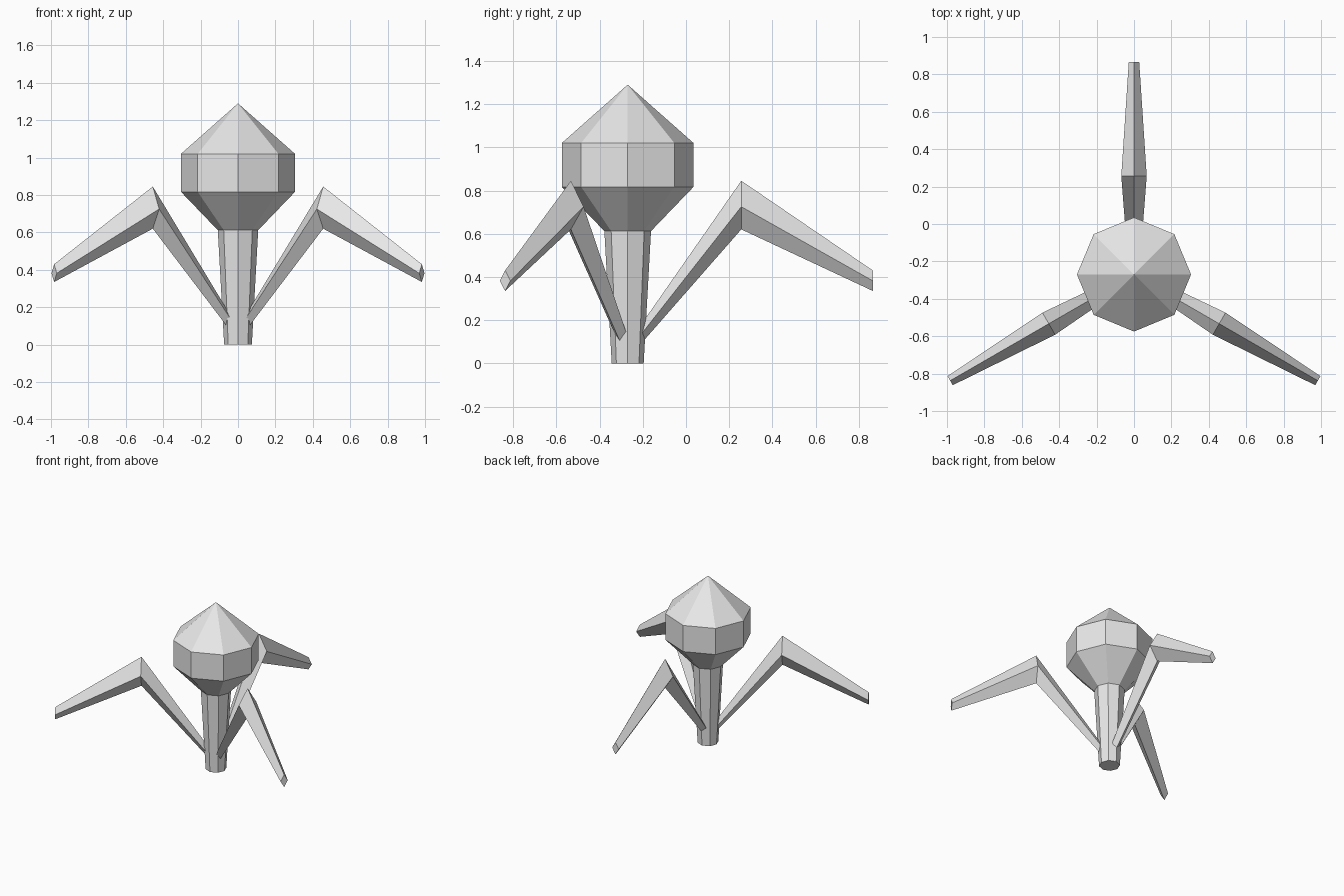
import bpy
import bmesh
from math import sin, cos, pi, radians
from mathutils import Matrix, Vector

cube = bpy.data.objects.get("Cube")
if cube:
    bpy.data.objects.remove(cube, do_unlink=True)

AXIS = Vector((0, -0.27, 0))

grey = bpy.data.materials.new("plain_grey")
grey.use_nodes = True
COLOUR = (0.8, 0.8, 0.8, 1)
grey.diffuse_color = COLOUR
grey.node_tree.nodes["Principled BSDF"].inputs["Base Color"].default_value = COLOUR


def octagon(radius, z):
    return [(radius * cos(i * pi / 4), radius * sin(i * pi / 4), z) for i in range(8)]


def diamond(reach, half_width, bottom, side, top):
    # Upright four-sided section at a distance along +x
    return [(reach, 0, bottom), (reach, half_width, side),
            (reach, 0, top), (reach, -half_width, side)]


def loft(name, sections, cap_start=False, cap_end=False, apex=None, angle=0):
    bm = bmesh.new()
    rings = [[bm.verts.new(p) for p in s] for s in sections]
    n = len(rings[0])
    for a, b in zip(rings, rings[1:]):
        for i in range(n):
            j = (i + 1) % n
            bm.faces.new((a[i], a[j], b[j], b[i]))
    if cap_start:
        bm.faces.new(rings[0][::-1])
    if cap_end:
        bm.faces.new(rings[-1])
    if apex:
        tip = bm.verts.new(apex)
        for i in range(n):
            bm.faces.new((rings[-1][i], rings[-1][(i + 1) % n], tip))
    bm.transform(Matrix.Translation(AXIS) @ Matrix.Rotation(angle, 4, "Z"))
    mesh = bpy.data.meshes.new(name)
    bm.to_mesh(mesh)
    bm.free()
    mesh.materials.append(grey)
    obj = bpy.data.objects.new(name, mesh)
    bpy.context.collection.objects.link(obj)
    return obj


# Tapered stem and pointed head, sharing the neck ring
loft("stem", [octagon(0.074, 0), octagon(0.108, 0.612)], cap_start=True)
loft("head", [octagon(0.108, 0.612), octagon(0.305, 0.817), octagon(0.305, 1.02)],
     apex=(0, 0, 1.29))

# Three bent legs spaced evenly around the stem
leg_sections = [diamond(0, 0.027, 0.02, 0.055, 0.09),
                diamond(0.526, 0.068, 0.62, 0.725, 0.845),
                diamond(1.135, 0.028, 0.335, 0.382, 0.43)]
for name, degrees in (("back_leg", 90), ("right_leg", 210), ("left_leg", 330)):
    loft(name, leg_sections, cap_start=True, cap_end=True, angle=radians(degrees))
